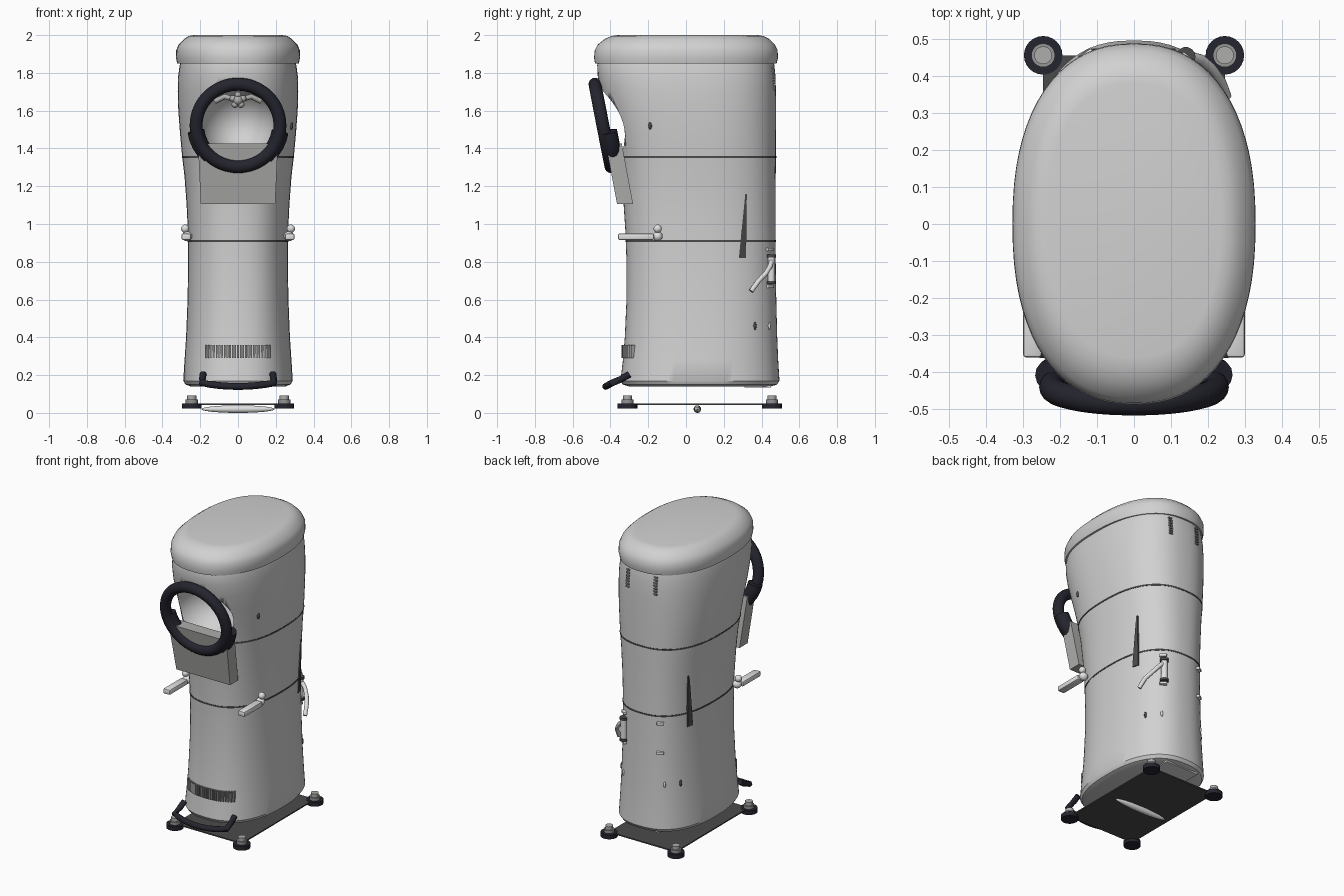
import bpy, bmesh, math
from mathutils import Vector

if "Cube" in bpy.data.objects:
    bpy.data.objects.remove(bpy.data.objects["Cube"])


def mat(name, *c):
    m = bpy.data.materials.new(name)
    m.diffuse_color = (*c, 1)
    m.use_nodes = True
    m.node_tree.nodes["Principled BSDF"].inputs["Base Color"].default_value = m.diffuse_color
    return m


SHELL = mat("light_shell", 0.64, 0.64, 0.64)
RUBBER = mat("dark_rubber", 0.018, 0.018, 0.028)
PANEL = mat("grey_panel", 0.42, 0.42, 0.41)
DARK = mat("dark_grey", 0.07, 0.07, 0.07)
WHITE = mat("pale_fittings", 0.75, 0.75, 0.75)
METAL = mat("mid_grey", 0.3, 0.3, 0.3)


def finish(name, bm, m, angle=35):
    bmesh.ops.recalc_face_normals(bm, faces=bm.faces)
    me = bpy.data.meshes.new(name)
    bm.to_mesh(me)
    bm.free()
    o = bpy.data.objects.new(name, me)
    bpy.context.collection.objects.link(o)
    me.materials.append(m)
    bpy.ops.object.select_all(action='DESELECT')
    o.select_set(True)
    bpy.context.view_layer.objects.active = o
    if angle:
        bpy.ops.object.shade_smooth_by_angle(angle=math.radians(angle))
    return o


def box(name, c, s, m, rz=0, bevel=0):
    bm = bmesh.new()
    bmesh.ops.create_cube(bm, size=1)
    bmesh.ops.scale(bm, vec=s, verts=bm.verts)
    if bevel:
        bmesh.ops.bevel(bm, geom=bm.edges[:], offset=bevel, segments=2, affect='EDGES', profile=0.5)
    o = finish(name, bm, m)
    o.location, o.rotation_euler.z = c, rz
    return o


def ball(name, c, s, m, seg=20):
    bm = bmesh.new()
    bmesh.ops.create_uvsphere(bm, u_segments=seg, v_segments=seg // 2, radius=1)
    bmesh.ops.scale(bm, vec=s, verts=bm.verts)
    o = finish(name, bm, m, 60)
    o.location = c
    return o


def tube(name, pts, r, m, sides=14, cyclic=False):
    """Round bar swept along points."""
    pts = [Vector(p) for p in pts]
    n, bm, rings = len(pts), bmesh.new(), []
    for i, p in enumerate(pts):
        a = pts[i - 1] if (i or cyclic) else p
        b = pts[(i + 1) % n] if (i < n - 1 or cyclic) else p
        t = (b - a).normalized()
        ref = Vector((0, 1, 0)) if abs(t.y) < 0.9 else Vector((1, 0, 0))
        u = t.cross(ref).normalized()
        v = t.cross(u)
        rings.append([bm.verts.new(p + r * (math.cos(k) * u + math.sin(k) * v))
                      for k in [math.tau * j / sides for j in range(sides)]])
    for i in range(n if cyclic else n - 1):
        A, B = rings[i], rings[(i + 1) % n]
        for j in range(sides):
            k = (j + 1) % sides
            bm.faces.new((A[j], A[k], B[k], B[j]))
    if not cyclic:
        bm.faces.new(rings[0])
        bm.faces.new(rings[-1])
    return finish(name, bm, m, 50)


def oval(w, y0, y1, n, count=72):
    """Superellipse outline between y0 and y1."""
    e, c, d = 2 / n, (y0 + y1) / 2, (y1 - y0) / 2
    out = []
    for i in range(count):
        a = math.tau * i / count
        s, k = math.sin(a), math.cos(a)
        out.append((w * math.copysign(abs(k) ** e, k), c + d * math.copysign(abs(s) ** e, s)))
    return out


def loft(name, prof, n, m, caps=True, angle=35):
    bm, rings = bmesh.new(), []
    for z, w, y0, y1 in prof:
        rings.append([bm.verts.new((x, y, z)) for x, y in oval(w, y0, y1, n)])
    for A, B in zip(rings, rings[1:]):
        for j in range(len(A)):
            k = (j + 1) % len(A)
            bm.faces.new((A[j], A[k], B[k], B[j]))
    if caps:
        bm.faces.new(rings[0])
        bm.faces.new(rings[-1])
    return finish(name, bm, m, angle)


# Waisted shell profile: height, half width, front, back
N = 2.45
BODY = [(0.14, 0.25, -0.30, 0.45), (0.15, 0.278, -0.335, 0.482), (0.17, 0.29, -0.347, 0.495),
        (0.28, 0.283, -0.334, 0.488), (0.4, 0.275, -0.324, 0.483), (0.6, 0.267, -0.315, 0.478),
        (0.8, 0.264, -0.315, 0.475), (0.95, 0.265, -0.32, 0.474), (1.1, 0.272, -0.33, 0.474),
        (1.25, 0.283, -0.343, 0.475), (1.36, 0.296, -0.358, 0.476), (1.48, 0.307, -0.385, 0.476),
        (1.6, 0.316, -0.42, 0.477), (1.7, 0.319, -0.45, 0.476), (1.78, 0.317, -0.467, 0.474),
        (1.84, 0.309, -0.47, 0.468), (1.88, 0.3, -0.46, 0.46)]


def section(z):
    for a, b in zip(BODY, BODY[1:]):
        if a[0] <= z <= b[0]:
            t = (z - a[0]) / (b[0] - a[0])
            return [p + t * (q - p) for p, q in zip(a, b)][1:]


def surf_y(x, z, back=False):
    w, y0, y1 = section(z)
    d = (y1 - y0) / 2 * (1 - (abs(x) / w) ** N) ** (1 / N)
    return (y0 + y1) / 2 + (d if back else -d)


def surf_x(y, z):
    w, y0, y1 = section(z)
    return w * (1 - (abs(y - (y0 + y1) / 2) / ((y1 - y0) / 2)) ** N) ** (1 / N)


# Shell with a rounded bowl cut into the front
shell = loft("body_shell", BODY, N, SHELL)
cutter = ball("bowl_cutter", (0, -0.39, 1.53), (0.205, 0.26, 0.205), SHELL, 40)
cutter.hide_render = True
mod = shell.modifiers.new("bowl", 'BOOLEAN')
mod.object, mod.operation, mod.solver = cutter, 'DIFFERENCE', 'EXACT'
bpy.context.view_layer.objects.active = shell
bpy.ops.object.modifier_apply(modifier="bowl")
bpy.data.objects.remove(cutter)

# Seam bands around the shell
for z in (0.91, 1.355):
    w, y0, y1 = section(z)
    loft("seam_band", [(z + dz, w + e, y0 - e, y1 + e) for dz, e in
         ((-0.005, -0.01), (-0.005, 0.002), (0.005, 0.002), (0.005, -0.01))], N, DARK, False)

# Padded lid
loft("lid", [(1.855, 0.29, -0.45, 0.45), (1.85, 0.322, -0.482, 0.48), (1.88, 0.328, -0.487, 0.487),
             (1.92, 0.327, -0.483, 0.485), (1.95, 0.315, -0.468, 0.47), (1.98, 0.285, -0.43, 0.44),
             (1.995, 0.262, -0.395, 0.41), (2.0, 0.235, -0.36, 0.38)], 2.3, SHELL, angle=50)

# Tilted front ring with thicker side grips
TILT = math.radians(11)


def ring_pt(a, r=0.222):
    h = r * math.sin(a)
    return (r * math.cos(a), -0.44 - h * math.sin(TILT), 1.522 + h * math.cos(TILT))


tube("front_ring", [ring_pt(math.tau * i / 64) for i in range(64)], 0.034, RUBBER, 16, True)
for base in (-28, 208):
    tube("ring_grip", [(x, y + 0.025, z) for x, y, z in
         [ring_pt(math.radians(base + d), 0.225) for d in (-20, -10, 0, 10, 19)]], 0.045, RUBBER)

# Sloping hatch below the ring
bm = bmesh.new()
sides = [[bm.verts.new((s * w, y, z)) for y, z, w in
          ((-0.365, 1.105, 0.197), (-0.425, 1.425, 0.212), (-0.34, 1.425, 0.212), (-0.28, 1.105, 0.197))]
         for s in (-1, 1)]
for i in range(4):
    j = (i + 1) % 4
    bm.faces.new((sides[0][i], sides[0][j], sides[1][j], sides[1][i]))
for s in sides:
    bm.faces.new(s)
finish("hatch", bm, PANEL, 0)

# Nozzle cluster inside the bowl
for i in range(5):
    a = math.radians(90 + 72 * i)
    ball("nozzle_knob", (0.028 * math.cos(a), -0.35, 1.655 + 0.028 * math.sin(a)), (0.018, 0.02, 0.018), PANEL, 12)
ball("nozzle_hub", (0, -0.34, 1.655), (0.03, 0.04, 0.03), PANEL)
for s in (-1, 1):
    tube("nozzle_arm", [(s * 0.02, -0.33, 1.66), (s * 0.07, -0.32, 1.675), (s * 0.12, -0.3, 1.65)], 0.014, PANEL, 10)

# Ribbed front vent
for i in range(25):
    x = -0.168 + 0.014 * i
    box("vent_rib", (x, surf_y(x, 0.325) - 0.001, 0.325), (0.009, 0.02, 0.068), METAL)

# Lower front pull bar
pull = [(-0.185, -0.30, 0.205), (-0.188, -0.34, 0.18)]
pull += [(x, -0.425 + 0.9 * x * x, 0.14 + 0.5 * x * x) for x in [-0.19 + 0.038 * i for i in range(11)]]
pull += [(0.188, -0.34, 0.18), (0.185, -0.30, 0.205)]
tube("pull_bar", pull, 0.018, RUBBER)

for s in (-1, 1):
    # Side levers
    box("side_lever", (s * 0.274, -0.265, 0.932), (0.05, 0.19, 0.034), WHITE, bevel=0.008)
    ball("lever_pivot", (s * 0.27, -0.15, 0.935), (0.028, 0.026, 0.026), WHITE)
    ball("lever_ball", (s * 0.28, -0.15, 0.975), (0.022, 0.022, 0.022), WHITE)
    # Tapered dark fins on the flanks
    bm = bmesh.new()
    tri = [[bm.verts.new((s * (surf_x(y, z) + e), y, z)) for y, z in
            ((0.28, 0.82), (0.318, 0.82), (0.322, 1.16), (0.314, 1.16))] for e in (-0.03, 0.006)]
    for i in range(4):
        j = (i + 1) % 4
        bm.faces.new((tri[0][i], tri[0][j], tri[1][j], tri[1][i]))
    for t in tri:
        bm.faces.new(t)
    finish("flank_fin", bm, DARK, 0)
    # Small flank ports and pegs
    ball("flank_port", (s * surf_x(0.365, 0.46), 0.365, 0.46), (0.008, 0.008, 0.022), DARK, 12)
    ball("flank_peg", (s * surf_x(0.44, 0.46), 0.44, 0.46), (0.008, 0.008, 0.02), WHITE, 12)
    # Ribbed hinges under the lid at the back
    for i in range(7):
        z = 1.72 + 0.018 * i
        box("hinge_rib", (s * 0.1, surf_y(0.1, z, True), z), (0.024, 0.018, 0.009), METAL)
    # Levelling feet
    for y in (-0.31, 0.455):
        for nm, r, z0, z1, m in (("foot_pad", 0.052, 0.022, 0.05, RUBBER), ("foot_nut", 0.032, 0.05, 0.07, METAL),
                                 ("foot_stem", 0.024, 0.07, 0.092, PANEL)):
            tube(nm, [(s * 0.245, y, z0), (s * 0.245, y, z1)], r, m, 24)

# Rear tap with spout, and its brackets
ty = surf_y(0.14, 0.75, True) + 0.012
tube("tap_barrel", [(0.14, ty, 0.69), (0.14, ty, 0.83)], 0.02, WHITE)
for z in (0.69, 0.83):
    tube("tap_collar", [(0.14, ty, z - 0.008), (0.14, ty, z + 0.008)], 0.026, DARK)
for x in (0.14, -0.125):
    for z in (0.67, 0.865):
        box("tap_bracket", (x, surf_y(x, z, True), z), (0.045, 0.035, 0.018), WHITE, -1.2 * x * 4, 0.004)
tube("tap_spout", [(0.155, ty, 0.8), (0.18, 0.445, 0.775), (0.21, 0.42, 0.735),
                   (0.235, 0.385, 0.7), (0.25, 0.345, 0.645)], 0.013, WHITE, 12)

# Side stud, base plate, cross bar and underside panel
ball("side_stud", (surf_x(-0.19, 1.52), -0.19, 1.52), (0.01, 0.01, 0.02), DARK, 12)
box("base_plate", (0, 0.0725, 0.045), (0.49, 0.765, 0.008), DARK)
ball("cross_bar", (0, 0.06, 0.02), (0.195, 0.02, 0.02), WHITE, 24)
box("underside_panel", (0, 0.38, 0.143), (0.24, 0.14, 0.018), WHITE)
